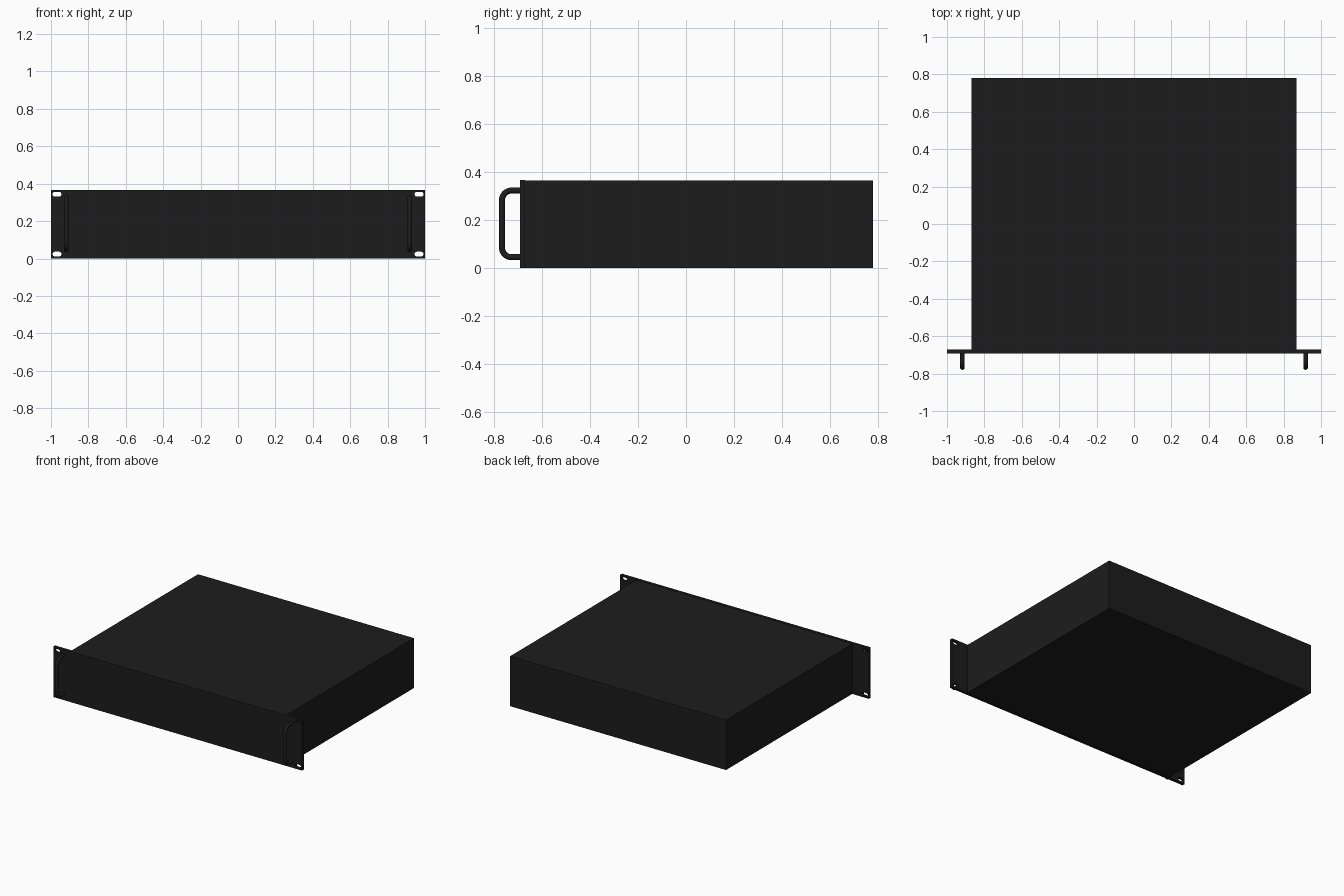
import bpy
import math

if "Cube" in bpy.data.objects:
    bpy.data.objects.remove(bpy.data.objects["Cube"])

H = 0.367                     # overall height
PANEL_FRONT, PANEL_BACK = -0.693, -0.672
BACK = 0.78

black = bpy.data.materials.new("black_paint")
black.diffuse_color = (0.012, 0.012, 0.012, 1)
black.use_nodes = True
black.node_tree.nodes["Principled BSDF"].inputs["Base Color"].default_value = black.diffuse_color


def add_poly(curve, pts, cyclic):
    s = curve.splines.new('POLY')
    s.points.add(len(pts) - 1)
    for p, co in zip(s.points, pts):
        p.co = (*co, 1)
    s.use_cyclic_u = cyclic


def finish_curve(name, curve, location=(0, 0, 0), rotation=(0, 0, 0)):
    """Turn a curve into a mesh part."""
    ob = bpy.data.objects.new(name, curve)
    bpy.context.collection.objects.link(ob)
    ob.location, ob.rotation_euler = location, rotation
    bpy.ops.object.select_all(action='DESELECT')
    ob.select_set(True)
    bpy.context.view_layer.objects.active = ob
    bpy.ops.object.convert(target='MESH')
    ob = bpy.context.object
    ob.data.materials.clear()
    ob.data.materials.append(black)
    bpy.ops.object.shade_smooth_by_angle(angle=math.radians(35))
    return ob


def arc(cx, cy, r, a0, a1, n=8):
    return [(cx + r * math.cos(math.radians(a0 + (a1 - a0) * i / n)),
             cy + r * math.sin(math.radians(a0 + (a1 - a0) * i / n)))
            for i in range(n + 1)]


# Case: plain closed box behind the panel
bpy.ops.mesh.primitive_cube_add(size=1, location=(0, (BACK + PANEL_BACK) / 2, H / 2))
case = bpy.context.object
case.name = "case"
case.scale = (1.736, BACK - PANEL_BACK, H - 0.004)
bpy.ops.object.transform_apply(location=False, rotation=False, scale=True)
case.data.materials.append(black)

# Front panel: rectangle outline with four mounting slots, extruded
panel = bpy.data.curves.new("front_panel", 'CURVE')
panel.dimensions = '2D'
panel.fill_mode = 'BOTH'
panel.extrude = (PANEL_BACK - PANEL_FRONT) / 2
add_poly(panel, [(-1, 0, 0), (1, 0, 0), (1, H, 0), (-1, H, 0)], True)
slot_r, slot_half = 0.013, 0.011
for sx in (-1, 1):
    for sz in (-1, 1):
        cx, cz = sx * 0.968, H / 2 + sz * 0.16
        slot = arc(cx + slot_half, cz, slot_r, -90, 90) + arc(cx - slot_half, cz, slot_r, 90, 270)
        add_poly(panel, [(x, z, 0) for x, z in slot], True)
finish_curve("front_panel", panel, (0, (PANEL_FRONT + PANEL_BACK) / 2, 0), (math.pi / 2, 0, 0))

# Handles: round bars bent into a U
tube, bend = 0.0125, 0.04
y_out, z_lo, z_hi = -0.78 + tube, 0.046, 0.324
path = ([(PANEL_FRONT + 0.005, z_hi)]
        + arc(y_out + bend, z_hi - bend, bend, 90, 180)
        + arc(y_out + bend, z_lo + bend, bend, 180, 270)
        + [(PANEL_FRONT + 0.005, z_lo)])
for name, x in (("left_handle", -0.918), ("right_handle", 0.918)):
    bar = bpy.data.curves.new(name, 'CURVE')
    bar.dimensions = '3D'
    bar.bevel_depth = tube
    bar.bevel_resolution = 4
    bar.use_fill_caps = True
    add_poly(bar, [(x, y, z) for y, z in path], False)
    finish_curve(name, bar)
